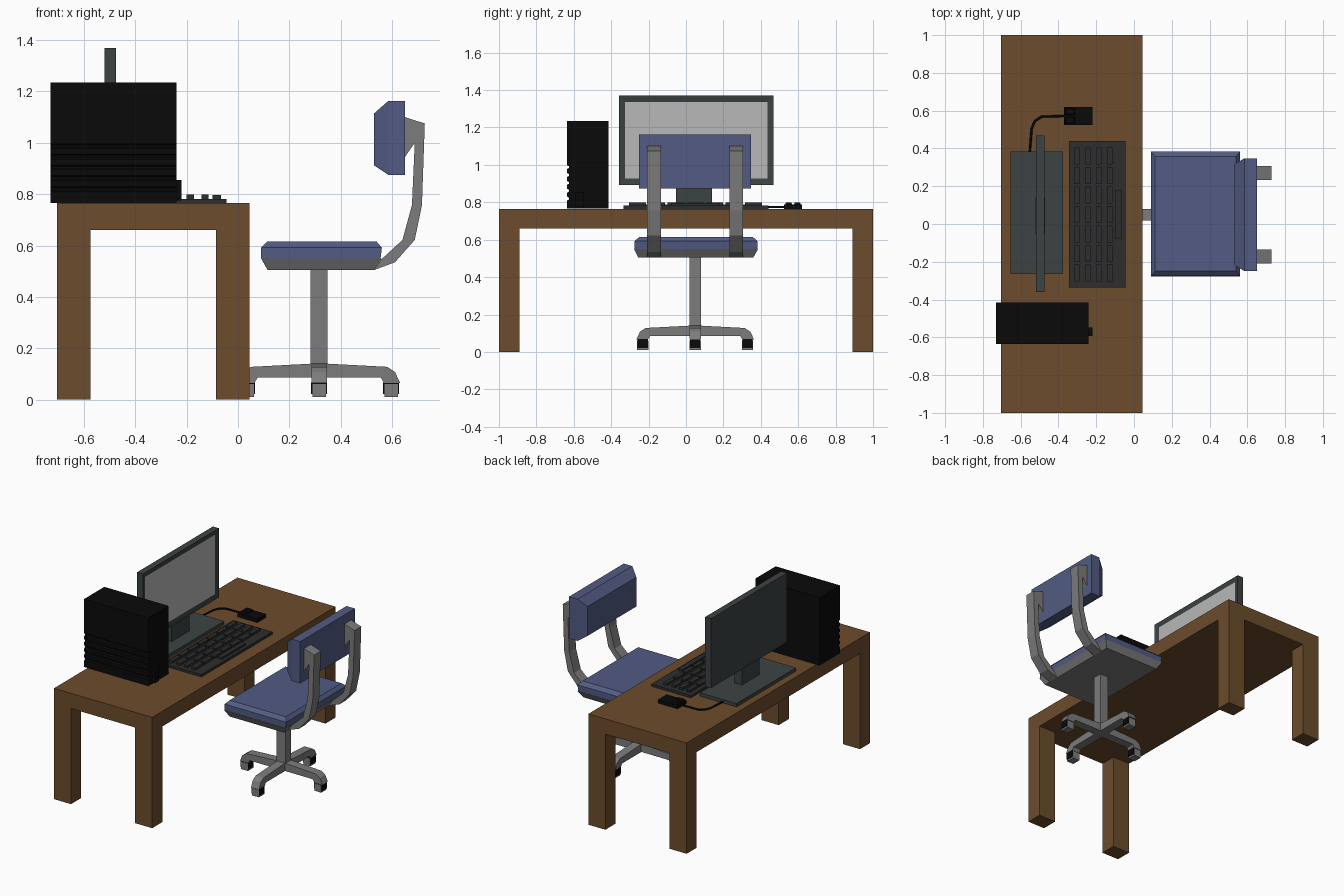
import bpy, bmesh

if "Cube" in bpy.data.objects:
    bpy.data.objects.remove(bpy.data.objects["Cube"])


def material(name, rgb):
    m = bpy.data.materials.new(name)
    m.diffuse_color = (*rgb, 1)
    m.use_nodes = True
    m.node_tree.nodes["Principled BSDF"].inputs["Base Color"].default_value = m.diffuse_color
    return m


WOOD = material("wood", (0.15, 0.072, 0.025))
BLACK = material("black plastic", (0.003, 0.003, 0.003))
DARK = material("dark plastic", (0.026, 0.027, 0.027))
FRAME = material("monitor plastic", (0.046, 0.055, 0.055))
SCREEN = material("screen", (0.48, 0.48, 0.48))
BLUE = material("blue fabric", (0.085, 0.105, 0.23))
METAL = material("grey metal", (0.2, 0.2, 0.2))


def finish(name, bm, *mats):
    bmesh.ops.recalc_face_normals(bm, faces=bm.faces)
    me = bpy.data.meshes.new(name)
    bm.to_mesh(me)
    bm.free()
    for m in mats:
        me.materials.append(m)
    ob = bpy.data.objects.new(name, me)
    bpy.context.collection.objects.link(ob)
    return ob


def loft(name, rings, mat, axis="z"):
    """Stack of rectangles (height, u0, u1, v0, v1) along z, or along x with u=y, v=z."""
    bm = bmesh.new()
    loops = []
    for h, u0, u1, v0, v1 in rings:
        pts = [(u0, v0), (u1, v0), (u1, v1), (u0, v1)]
        loops.append([bm.verts.new((u, v, h) if axis == "z" else (h, u, v)) for u, v in pts])
    for a, b in zip(loops, loops[1:]):
        for i in range(4):
            j = (i + 1) % 4
            bm.faces.new((a[i], a[j], b[j], b[i]))
    bm.faces.new(loops[0])
    bm.faces.new(loops[-1])
    return finish(name, bm, mat)


def box(name, x0, x1, y0, y1, z0, z1, mat):
    return loft(name, [(z0, x0, x1, y0, y1), (z1, x0, x1, y0, y1)], mat)


def prism(name, profile, lo, hi, mat, axis="y"):
    """Extrude an (x, z) profile along y, or a (y, z) profile along x."""
    bm = bmesh.new()
    rings = [[bm.verts.new((p, t, q) if axis == "y" else (t, p, q)) for p, q in profile]
             for t in (lo, hi)]
    n = len(profile)
    for i in range(n):
        j = (i + 1) % n
        bm.faces.new((rings[0][i], rings[0][j], rings[1][j], rings[1][i]))
    for r in rings:
        bm.faces.new(r)
    return finish(name, bm, mat)


# Desk
box("desk_top", -0.705, 0.045, -1, 1, 0.66, 0.765, WOOD)
for x, side in ((-0.705, "rear"), (-0.085, "front")):
    for y, end in ((-1, "left"), (0.89, "right")):
        box(f"desk_leg_{side}_{end}", x, x + 0.13, y, y + 0.11, 0, 0.66, WOOD)

# Computer tower with vent grooves along one side
side = [(-0.635, 0.766)]
for i in range(5):
    z = 0.81 + 0.042 * i
    side += [(-0.635, z), (-0.625, z + 0.006), (-0.625, z + 0.014), (-0.635, z + 0.02)]
side += [(-0.635, 1.235), (-0.415, 1.235), (-0.415, 0.766)]
prism("computer_tower", side, -0.73, -0.24, BLACK, axis="x")
box("tower_front_panel", -0.24, -0.22, -0.593, -0.548, 0.775, 0.855, BLACK)

# Monitor: the front face is inset and recessed to form the screen
bm = bmesh.new()
bmesh.ops.create_cube(bm, size=1)
for v in bm.verts:
    v.co = (-0.4975 + 0.045 * v.co.x, 0.055 + 0.828 * v.co.y, 1.131 + 0.478 * v.co.z)
bm.normal_update()
face = max(bm.faces, key=lambda f: f.calc_center_median().x)
bmesh.ops.inset_region(bm, faces=[face], thickness=0.048)
face.material_index = 1
for v in face.verts:
    v.co.x -= 0.006
finish("monitor", bm, FRAME, SCREEN)
box("monitor_neck", -0.525, -0.47, -0.053, 0.14, 0.78, 0.895, FRAME)
box("monitor_base", -0.655, -0.375, -0.265, 0.385, 0.765, 0.788, FRAME)

# Keyboard
box("keyboard_body", -0.345, -0.045, -0.335, 0.44, 0.765, 0.782, DARK)
for c in range(4):
    for r in range(7):
        x, y = -0.302 + 0.058 * c, -0.26 + 0.1035 * r
        box(f"key_{c + 1}_{r + 1}", x - 0.014, x + 0.014, y - 0.045, y + 0.045, 0.78, 0.798, DARK)
box("space_bar", -0.1, -0.067, -0.08, 0.18, 0.78, 0.796, DARK)

# Mouse and cable
box("mouse_body", -0.37, -0.22, 0.525, 0.62, 0.765, 0.789, BLACK)
for y, n in ((0.53, "left"), (0.577, "right")):
    loft(f"mouse_button_{n}", [(0.785, -0.366, -0.312, y, y + 0.038),
                               (0.8, -0.36, -0.317, y + 0.005, y + 0.033)], BLACK)
cu = bpy.data.curves.new("mouse_cable", "CURVE")
cu.dimensions = "3D"
cu.bevel_depth = 0.006
cu.bevel_resolution = 1
path = [(-0.365, 0.572), (-0.49, 0.568), (-0.525, 0.545), (-0.542, 0.505),
        (-0.547, 0.44), (-0.552, 0.38)]
sp = cu.splines.new("POLY")
sp.points.add(len(path) - 1)
for p, (x, y) in zip(sp.points, path):
    p.co = (x, y, 0.774, 1)
cu.materials.append(BLACK)
bpy.context.collection.objects.link(bpy.data.objects.new("mouse_cable", cu))

# Chair seat and backrest
loft("seat_pan", [(0.505, 0.115, 0.53, -0.255, 0.36), (0.55, 0.09, 0.56, -0.278, 0.385)], METAL)
loft("seat_cushion", [(0.55, 0.09, 0.555, -0.275, 0.383), (0.592, 0.09, 0.56, -0.275, 0.383),
                      (0.615, 0.112, 0.54, -0.25, 0.357)], BLUE)
loft("backrest", [(0.53, -0.215, 0.315, 0.912, 1.115), (0.585, -0.25, 0.348, 0.875, 1.163),
                  (0.65, -0.25, 0.348, 0.875, 1.163)], BLUE, axis="x")

# Bent supports joining the backrest to the seat
bar = [(0.65, 1.10), (0.727, 1.075), (0.716, 0.757), (0.688, 0.622), (0.611, 0.535), (0.53, 0.505),
       (0.56, 0.548), (0.64, 0.622), (0.677, 0.757), (0.688, 1.0), (0.65, 0.945)]
for y, n in ((-0.208, "left"), (0.233, "right")):
    prism(f"back_support_{n}", bar, y, y + 0.073, METAL)

# Chair post, four arms and castors
CX, CY = 0.316, 0.049
box("chair_post", CX - 0.033, CX + 0.033, CY - 0.031, CY + 0.031, 0.09, 0.51, METAL)
arm = [(0, 0.142), (0.265, 0.128), (0.295, 0.108), (0.315, 0.066), (0.252, 0.066),
       (0.24, 0.086), (0, 0.086)]
for i, (dx, dy) in enumerate(((1, 0), (0, 1), (-1, 0), (0, -1)), 1):
    s = dx + dy
    if dx:
        prism(f"chair_arm_{i}", [(CX + s * p, z) for p, z in arm], CY - 0.03, CY + 0.03, METAL)
    else:
        prism(f"chair_arm_{i}", [(CY + s * p, z) for p, z in arm], CX - 0.03, CX + 0.03, METAL, "x")
    x, y = CX + 0.28 * dx, CY + 0.28 * dy
    box(f"castor_housing_{i}", x - 0.031, x + 0.031, y - 0.027, y + 0.027, 0.022, 0.068, BLACK)
    box(f"castor_wheel_{i}", x - 0.026, x + 0.026, y - 0.03, y + 0.03, 0.01, 0.062, METAL)
